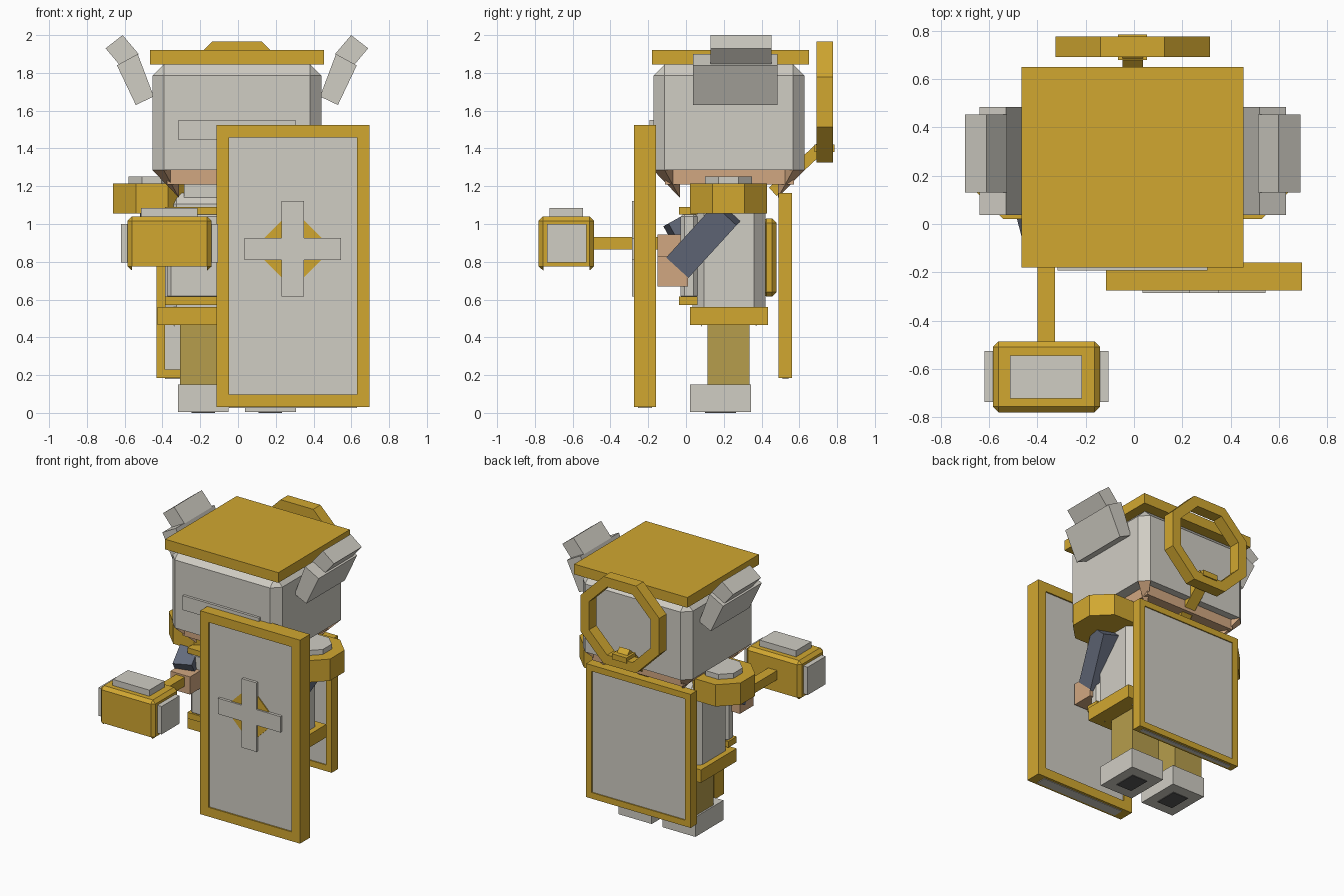
import bpy, bmesh, math
from mathutils import Vector, Matrix

cube = bpy.data.objects.get("Cube")
if cube:
    bpy.data.objects.remove(cube)


def material(name, r, g, b):
    m = bpy.data.materials.new(name)
    m.diffuse_color = (r, g, b, 1)
    m.use_nodes = True
    m.node_tree.nodes["Principled BSDF"].inputs["Base Color"].default_value = (r, g, b, 1)
    return m


GOLD = material("gold", .64, .39, .03)
STEEL = material("pale_steel", .63, .61, .55)
SKIN = material("skin", .64, .39, .22)
SLATE = material("slate_cloth", .13, .15, .205)
TAN = material("tan_cloth", .47, .34, .072)
DARK = material("dark_sole", .1, .1, .095)

MID = -.006  # symmetry plane of the figure


def finish(name, bm, mat):
    bmesh.ops.recalc_face_normals(bm, faces=bm.faces)
    mesh = bpy.data.meshes.new(name)
    bm.to_mesh(mesh)
    bm.free()
    mesh.materials.append(mat)
    obj = bpy.data.objects.new(name, mesh)
    bpy.context.collection.objects.link(obj)
    return obj


def box(name, x, y, z, mat, bevel=0, keep_base=False):
    """Box from three (low, high) ranges, optionally chamfered."""
    bm = bmesh.new()
    size = [b - a for a, b in (x, y, z)]
    centre = [(a + b) / 2 for a, b in (x, y, z)]
    bmesh.ops.create_cube(bm, size=1, matrix=Matrix.Translation(centre) @ Matrix.Diagonal((*size, 1)))
    if bevel:
        edges = [e for e in bm.edges
                 if not (keep_base and all(v.co.z < centre[2] for v in e.verts))]
        bmesh.ops.bevel(bm, geom=edges, offset=bevel, segments=1, affect='EDGES')
    return finish(name, bm, mat)


def prism(name, polygons, axis, low, high, mat):
    """Extrude flat polygons along y or z."""
    bm = bmesh.new()
    for pts in polygons:
        place = (lambda p, w: (p[0], w, p[1])) if axis == 'y' else (lambda p, w: (p[0], p[1], w))
        a = [bm.verts.new(place(p, low)) for p in pts]
        b = [bm.verts.new(place(p, high)) for p in pts]
        bm.faces.new(a)
        bm.faces.new(b[::-1])
        for i in range(len(pts)):
            j = (i + 1) % len(pts)
            bm.faces.new((a[i], a[j], b[j], b[i]))
    return finish(name, bm, mat)


def beam(name, start, end, width, depth, mat):
    """Square bar between two points; width runs along x."""
    s, e = Vector(start), Vector(end)
    d = (e - s).normalized()
    u = (Vector((1, 0, 0)) - d * d.x).normalized()
    v = d.cross(u)
    rot = Matrix((u, v, d)).transposed().to_4x4()
    bm = bmesh.new()
    bmesh.ops.create_cube(bm, size=1, matrix=Matrix.Translation((s + e) / 2) @ rot
                          @ Matrix.Diagonal((width, depth, (e - s).length, 1)))
    return finish(name, bm, mat)


def corner_tips(name, x, y, z, chamfer, inset, depth, mat):
    """Small points hanging below the four corners of a chamfered box."""
    bm = bmesh.new()
    for cx, sx in ((x[0], 1), (x[1], -1)):
        for cy, sy in ((y[0], 1), (y[1], -1)):
            a = bm.verts.new((cx, cy + sy * chamfer, z))
            b = bm.verts.new((cx + sx * chamfer, cy, z))
            c = bm.verts.new((cx + sx * inset, cy + sy * inset, z))
            t = bm.verts.new((cx + sx * inset, cy + sy * inset, z - depth))
            for f in ((a, b, c), (a, b, t), (b, c, t), (c, a, t)):
                bm.faces.new(f)
    return finish(name, bm, mat)


def around(half):
    return (MID - half, MID + half)


def octagon(cx, cy, r):
    angles = [math.pi * (i + .5) / 4 for i in range(8)]
    k = r / math.cos(math.pi / 8)
    return [(cx + k * math.cos(a), cy + k * math.sin(a)) for a in angles]


def rect(x0, x1, z0, z1):
    return [(x0, z0), (x1, z0), (x1, z1), (x0, z1)]


def framed_panel(name, x, y, z, border, recess):
    """Gold frame around a recessed steel panel, with a steel strip below."""
    (x0, x1), (z0, z1) = x, z
    i0, i1, j0, j1 = x0 + border, x1 - border, z0 + border, z1 - border
    bars = [rect(x0, i0, z0, z1), rect(i1, x1, z0, z1), rect(i0, i1, z0, j0), rect(i0, i1, j1, z1)]
    prism(name + "_frame", bars, 'y', y[0], y[1], GOLD)
    box(name + "_panel", (i0, i1), (y[0] + recess, y[1] - recess), (j0, j1), STEEL)
    box(name + "_base_strip", (i0, i1), (y[0] + .02, y[1] - .02), (z0 - .004, z0), STEEL)


# Head: flat hat, helmet, face underneath, visor plate
box("hat_plate", around(.46), (-.18, .65), (1.845, 1.92), GOLD)
helmet = (around(.447), (-.173, .627))
box("helmet", *helmet, (1.285, 1.845), STEEL, .06, True)
box("face", around(.37), (-.11, .573), (1.21, 1.3), SKIN)
corner_tips("face_corners", *helmet, 1.285, .06, .14, .145, SKIN)
box("visor", around(.31), (-.192, -.17), (1.445, 1.55), STEEL)

# Helmet wings, arms and legs on both sides
lower_wing = [(.535, 1.63), (.44, 1.675), (.525, 1.9), (.635, 1.84)]
upper_wing = [(.695, 1.93), (.605, 2.0), (.52, 1.9), (.615, 1.835)]
for side, word in ((-1, "right"), (1, "left")):
    def mirror(pts):
        return [(MID + side * px, pz) for px, pz in pts]

    def span(a, b):
        return tuple(sorted((MID + side * a, MID + side * b)))

    prism(word + "_wing_base", [mirror(lower_wing)], 'y', .037, .485, STEEL)
    prism(word + "_wing_tip", [mirror(upper_wing)], 'y', .13, .453, STEEL)
    shoulder = MID + side * .45
    prism(word + "_shoulder_pad", [octagon(shoulder, .225, .205)], 'z', 1.055, 1.215, GOLD)
    prism(word + "_shoulder_cap", [octagon(shoulder, .225, .125)], 'z', 1.215, 1.252, STEEL)
    box(word + "_leg", span(.07, .3), (.115, .335), (.15, .47), TAN)
    box(word + "_foot", span(.043, .312), (.02, .345), (.005, .15), STEEL)
    box(word + "_sole", span(.115, .24), (.1, .265), (0, .005), DARK)

beam("left_arm", (.42, .22, 1.06), (.32, -.04, .775), .14, .16, SLATE)
box("left_hand", (.23, .39), (-.15, .01), (.67, .83), SKIN)
beam("right_arm", (-.45, .2, 1.08), (-.38, -.07, .93), .14, .15, SLATE)
box("right_hand", (-.445, -.285), (-.15, .01), (.815, .945), SKIN)

# Torso, chest plate, belt and back plate
torso = (around(.38), (.035, .42))
box("torso", *torso, (.5, 1.165), STEEL, .06, True)
corner_tips("torso_corners", *torso, .56, .06, .05, .105, STEEL)
box("collar", around(.28), (.07, .38), (1.1, 1.215), STEEL)
box("chest_plate", around(.37), (-.028, .06), (.6, 1.06), STEEL, .02)
for word, z in (("upper", (1.05, 1.09)), ("lower", (.57, .615))):
    box(word + "_chest_band", around(.38), (-.037, .06), z, GOLD)
box("belt", around(.42), (.02, .435), (.465, .56), GOLD)
box("back_plate", around(.3), (.4, .48), (.615, 1.03), GOLD, .025)

# Hammer
hammer = ((-.585, -.14), (-.78, -.487))
box("hammer_head", *hammer, (.775, 1.04), GOLD, .023, True)
corner_tips("hammer_corners", *hammer, .775, .023, .025, .022, GOLD)
box("hammer_end_caps", (-.62, -.105), (-.737, -.527), (.795, 1.0), STEEL)
box("hammer_top_cap", (-.513, -.215), (-.722, -.545), (1.03, 1.085), STEEL)
box("hammer_handle", (-.4, -.328), (-.5, -.1), (.865, .932), GOLD)

# Front shield with cross and diamond
framed_panel("shield", (-.115, .697), (-.275, -.16), (.03, 1.525), .068, .01)
cx, cz = .29, .868
diamond = [(cx - .21, cz), (cx, cz - .21), (cx + .21, cz), (cx, cz + .21)]
prism("shield_diamond", [diamond], 'y', -.272, -.264, GOLD)
box("shield_cross_upright", (cx - .06, cx + .06), (-.285, -.26), (.615, 1.122), STEEL)
box("shield_cross_bar", (cx - .255, cx + .255), (-.285, -.26), (.81, .926), STEEL)

# Back board
framed_panel("back_board", around(.425), (.49, .562), (.184, 1.165), .045, .008)

# Octagonal halo and its strut
outer, inner = octagon(MID, 1.645, .32), octagon(MID, 1.645, .25)
segments = [[outer[i], outer[i - 7], inner[i - 7], inner[i]] for i in range(8)]
prism("halo", segments, 'y', .692, .777, GOLD)
box("halo_mount", around(.06), (.68, .785), (1.38, 1.42), GOLD)
beam("halo_strut", (MID, .46, 1.17), (MID, .74, 1.43), .085, .06, GOLD)
